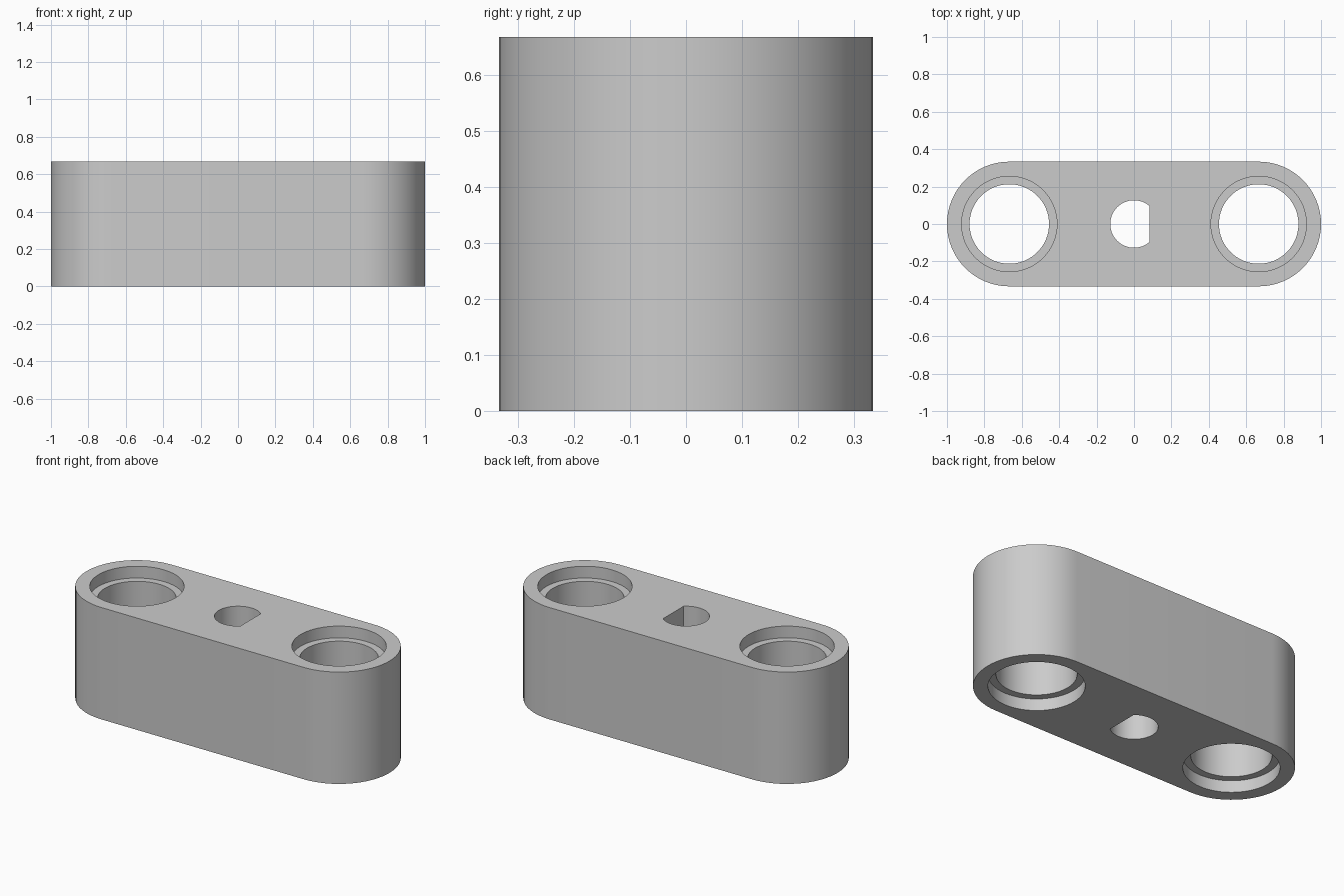
import bpy
import bmesh
from math import pi, cos, sin, acos, radians

default_cube = bpy.data.objects.get("Cube")
if default_cube:
    bpy.data.objects.remove(default_cube, do_unlink=True)

HEIGHT = 2 / 3       # beam height and hole spacing
END_R = 1 / 3        # rounded ends
BORE_R = 0.2125      # round through holes
REBATE_R = 0.255     # wider recess at both mouths
REBATE_D = 0.07
KEY_R = 0.127        # flat-sided centre hole
KEY_FLAT = 0.083

bm = bmesh.new()


def arc(cx, radius, start, end, steps, closed=False):
    count = steps if closed else steps + 1
    angles = [start + (end - start) * i / steps for i in range(count)]
    return [(cx + radius * cos(a), radius * sin(a)) for a in angles]


def ring(points, z):
    return [bm.verts.new((x, y, z)) for x, y in points]


def pairs(loop):
    return zip(loop, loop[1:] + loop[:1])


def wall(lower, upper):
    """Join two matching rings with a band of quads."""
    for (a, b), (c, d) in zip(pairs(lower), pairs(upper)):
        bm.faces.new((a, b, d, c))


def sweep(sections):
    """Join a stack of (points, z) rings; return the first and last."""
    rings = [ring(points, z) for points, z in sections]
    for lower, upper in zip(rings, rings[1:]):
        wall(lower, upper)
    return rings[0], rings[-1]


# Rounded outer wall
outline = (arc(HEIGHT, END_R, -pi / 2, pi / 2, 32)
           + arc(-HEIGHT, END_R, pi / 2, 3 * pi / 2, 32))
mouths = [sweep([(outline, 0), (outline, HEIGHT)])]

# Stepped round holes at both ends
for cx in (-HEIGHT, HEIGHT):
    wide = arc(cx, REBATE_R, 0, 2 * pi, 64, closed=True)
    bore = arc(cx, BORE_R, 0, 2 * pi, 64, closed=True)
    mouths.append(sweep([(wide, 0), (wide, REBATE_D), (bore, REBATE_D),
                         (bore, HEIGHT - REBATE_D),
                         (wide, HEIGHT - REBATE_D), (wide, HEIGHT)]))

# Flat-sided centre hole
corner = acos(KEY_FLAT / KEY_R)
keyed = arc(0, KEY_R, corner, 2 * pi - corner, 40)
mouths.append(sweep([(keyed, 0), (keyed, HEIGHT)]))

# Bottom and top faces, filled around the holes
for side, normal in ((0, (0, 0, -1)), (1, (0, 0, 1))):
    edges = [bm.edges.get(pair) for m in mouths for pair in pairs(m[side])]
    bmesh.ops.triangle_fill(bm, use_beauty=True, use_dissolve=False,
                            edges=edges, normal=normal)

bmesh.ops.recalc_face_normals(bm, faces=bm.faces[:])

mesh = bpy.data.meshes.new("beam")
bm.to_mesh(mesh)
bm.free()
beam = bpy.data.objects.new("beam", mesh)
bpy.context.collection.objects.link(beam)

# Plain grey material
grey = bpy.data.materials.new("light grey")
grey.use_nodes = True
colour = (0.6, 0.6, 0.6, 1)
grey.diffuse_color = colour
grey.node_tree.nodes["Principled BSDF"].inputs["Base Color"].default_value = colour
mesh.materials.append(grey)

# Smooth round walls, crisp rims
bpy.ops.object.select_all(action='DESELECT')
beam.select_set(True)
bpy.context.view_layer.objects.active = beam
bpy.ops.object.shade_smooth_by_angle(angle=radians(30))
